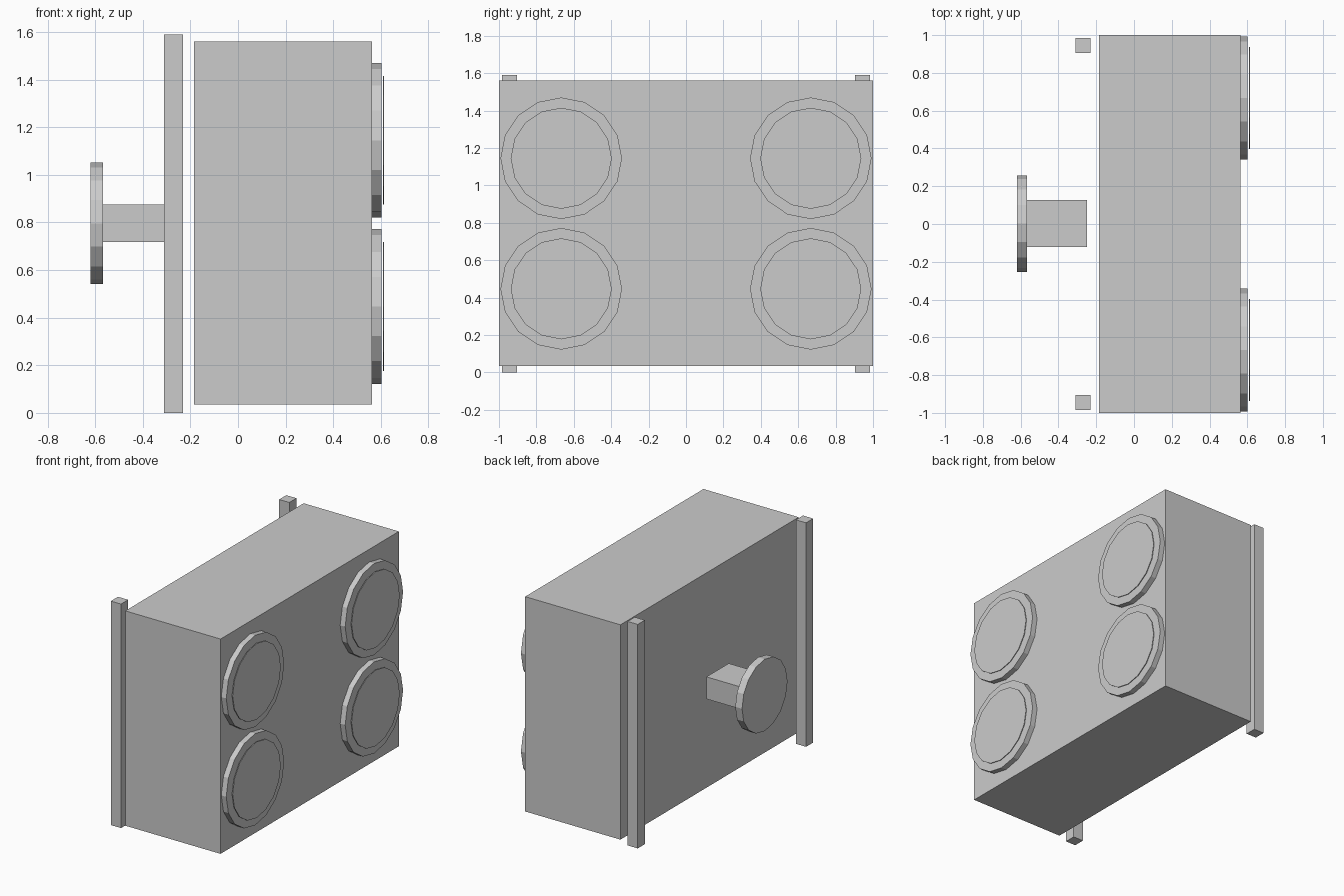
import bpy
from math import pi

if "Cube" in bpy.data.objects:
    bpy.data.objects.remove(bpy.data.objects["Cube"])


def box(name, lo, hi):
    bpy.ops.mesh.primitive_cube_add(size=1, location=[(a + b) / 2 for a, b in zip(lo, hi)])
    ob = bpy.context.object
    ob.name = name
    ob.scale = [b - a for a, b in zip(lo, hi)]
    bpy.ops.object.transform_apply(location=False, rotation=False, scale=True)
    return ob


def disc_x(name, x0, x1, y, z, radius):
    # 16-sided cylinder lying along x, corners on the y and z axes
    bpy.ops.mesh.primitive_cylinder_add(vertices=16, radius=radius, depth=x1 - x0,
                                        location=((x0 + x1) / 2, y, z), rotation=(0, pi / 2, 0))
    ob = bpy.context.object
    ob.name = name
    return ob


# Main cabinet
box("body", (-0.185, -1.0, 0.035), (0.563, 1.0, 1.56))

# Rear mounting posts
for side, y in (("left", -0.944), ("right", 0.944)):
    box(f"rear_post_{side}", (-0.31, y - 0.04, 0), (-0.23, y + 0.04, 1.59))

# Rear stem and round mounting plate
box("rear_stem", (-0.567, -0.122, 0.718), (-0.25, 0.128, 0.875))
disc_x("rear_plate", -0.62, -0.567, 0.002, 0.796, 0.255)

# Four round lamps, each with a rim and a thin lens in front of it
for side, y in (("left", -0.667), ("right", 0.667)):
    for level, z in (("lower", 0.447), ("upper", 1.145)):
        disc_x(f"lamp_rim_{level}_{side}", 0.563, 0.602, y, z, 0.325)
        disc_x(f"lamp_lens_{level}_{side}", 0.609, 0.614, y, z, 0.27)
